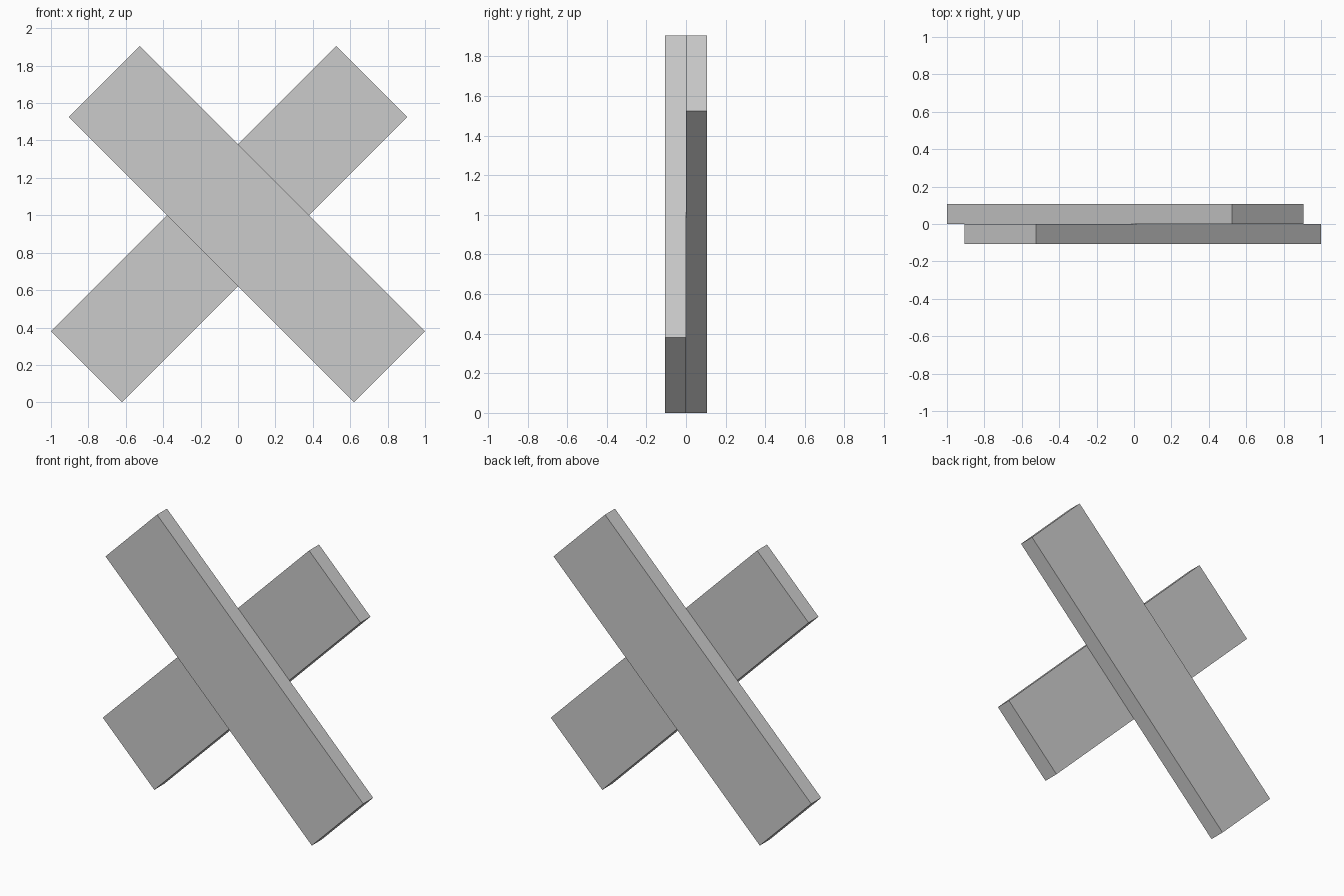
import bpy
from math import radians

if "Cube" in bpy.data.objects:
    bpy.data.objects.remove(bpy.data.objects["Cube"])

LENGTH, WIDTH, DEPTH = 2.156, 0.538, 0.105


def plank(name, side):
    """Flat board tilted 45 degrees; side -1 is front, +1 is back."""
    bpy.ops.mesh.primitive_cube_add(
        size=1,
        location=(-side * 0.0475, side * (DEPTH / 2 + 0.001), 0.9525),
        rotation=(0, -side * radians(45), 0))
    board = bpy.context.object
    board.name = name
    board.scale = (LENGTH, DEPTH, WIDTH)
    bpy.ops.object.transform_apply(location=False, rotation=False, scale=True)


# Two boards crossed face to face
plank("front_plank", -1)
plank("back_plank", 1)
